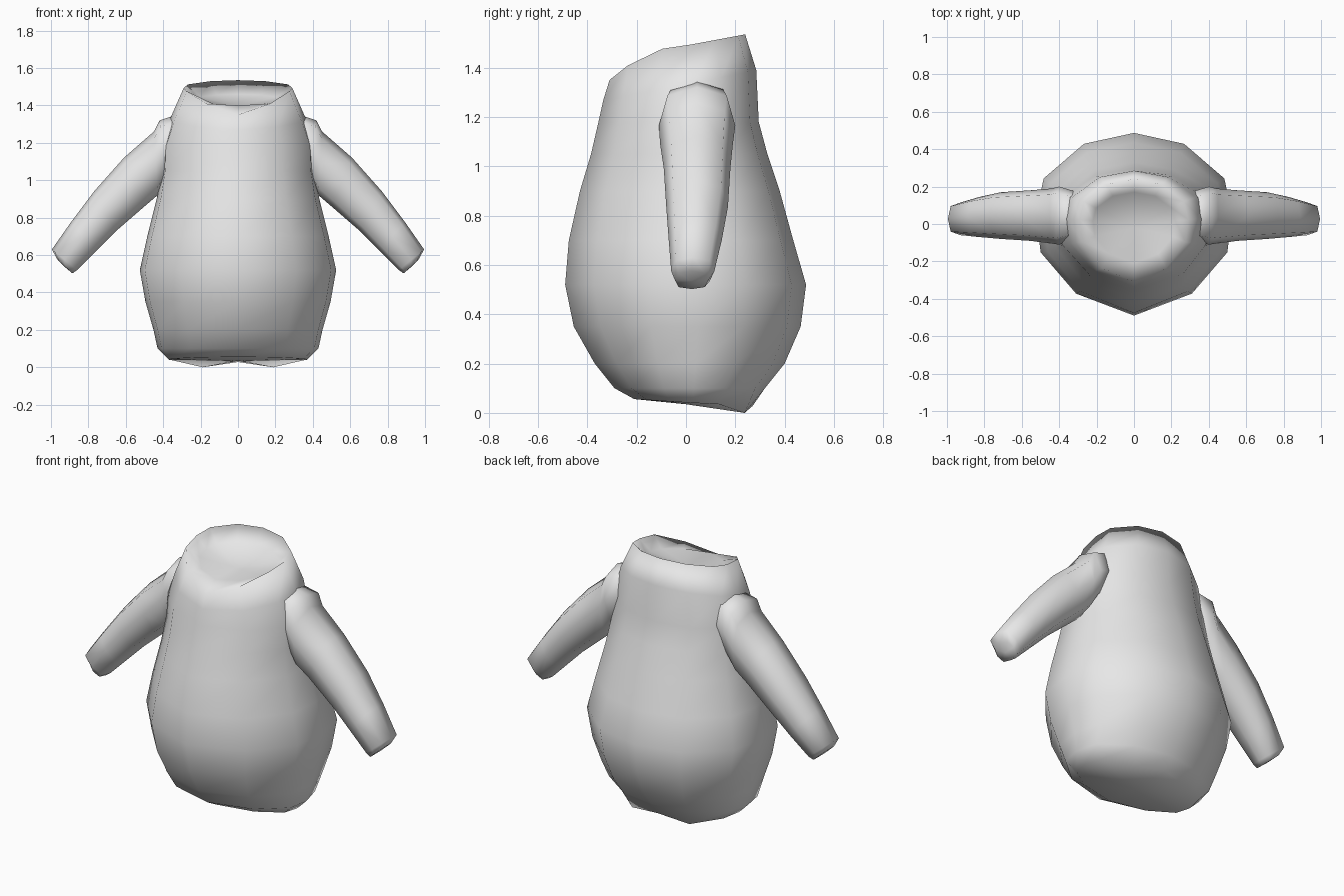
import bpy, bmesh, math

if "Cube" in bpy.data.objects:
    bpy.data.objects.remove(bpy.data.objects["Cube"])

grey = bpy.data.materials.new("light grey")
grey.diffuse_color = (0.8, 0.8, 0.8, 1)
grey.use_nodes = True
grey.node_tree.nodes["Principled BSDF"].inputs["Base Color"].default_value = grey.diffuse_color


def loft(name, rings, start_tip, end_tip):
    """Skin closed rings together and close both ends with a fan."""
    bm = bmesh.new()
    loops = [[bm.verts.new(p) for p in ring] for ring in rings]
    n = len(loops[0])
    for a, b in zip(loops, loops[1:]):
        for i in range(n):
            j = (i + 1) % n
            bm.faces.new((a[i], a[j], b[j], b[i]))
    for loop, tip in ((loops[0], start_tip), (loops[-1], end_tip)):
        v = bm.verts.new(tip)
        for i in range(n):
            bm.faces.new((loop[i], loop[(i + 1) % n], v))
    bmesh.ops.recalc_face_normals(bm, faces=bm.faces)
    for f in bm.faces:
        f.smooth = True
    mesh = bpy.data.meshes.new(name)
    bm.to_mesh(mesh)
    bm.free()
    mesh.materials.append(grey)
    ob = bpy.data.objects.new(name, mesh)
    bpy.context.collection.objects.link(ob)
    return ob


# Twelve-sided body outline, front to back on one side, then mirrored
half = [(0, -1), (.59, -.76), (.95, -.31), (1, .1), (.92, .5), (.51, .88), (0, 1)]
outline = half + [(-x, y) for x, y in half[-2:0:-1]]


def ring(hx, yf, yb, height):
    return [(px * hx, py * (yf if py < 0 else yb), height(px, py)) for px, py in outline]


def floor_z(px, py):
    # two low bumps at the back of the underside
    if abs(abs(px) - .51) < .01 and py > .8:
        return 0.0
    return .042 - .014 * py


def rim_z(px, py):
    return 1.49 + (.045 * py if py > 0 else -.14 * py * py)


body = [ring(.37, .21, .27, floor_z)]
# height, half width, front depth, back depth
for z, hx, yf, yb in [(.10, .43, .29, .32), (.20, .452, .37, .40),
                      (.35, .495, .455, .465), (.52, .525, .49, .487),
                      (.70, .485, .475, .435), (.90, .435, .43, .38),
                      (1.05, .41, .385, .33), (1.18, .405, .355, .295)]:
    body.append(ring(hx, yf, yb, lambda px, py, z=z: z))
# sloping shoulders, neck rim and the shallow dish inside it
body.append(ring(.36, .335, .285, lambda px, py: 1.33 + .06 * py))
body.append(ring(.29, .31, .24, rim_z))
body.append(ring(.22, .21, .17, lambda px, py: 1.43 + .03 * py))
loft("body", body, (0, 0, .035), (0, -.02, 1.395))

# Arm sections: upper edge x, z; lower edge x, z; front y; back y
sections = [(.30, 1.36, .30, 1.06, -.08, .17),
            (.42, 1.32, .38, 1.01, -.11, .20),
            (.45, 1.26, .43, .92, -.105, .19),
            (.61, 1.12, .50, .86, -.09, .18),
            (.77, .94, .65, .73, -.08, .17),
            (.89, .78, .76, .62, -.07, .145),
            (.995, .63, .86, .52, -.06, .115),
            (.965, .575, .885, .502, -.045, .09)]


def arm(name, side):
    rings = []
    for ux, uz, lx, lz, yf, yb in sections:
        loop = []
        for k in range(8):
            a = math.radians(45 * k)
            c, s = math.cos(a), math.sin(a)
            if k % 2:                      # slightly boxy corners
                c, s = c * 1.1, s * 1.1
            loop.append((side * ((ux + lx) / 2 + c * (ux - lx) / 2),
                         (yf + yb) / 2 + s * (yb - yf) / 2,
                         (uz + lz) / 2 + c * (uz - lz) / 2))
        rings.append(loop)
    loft(name, rings, (side * .25, .04, 1.2), (side * .925, .02, .535))


arm("right_arm", 1)
arm("left_arm", -1)
